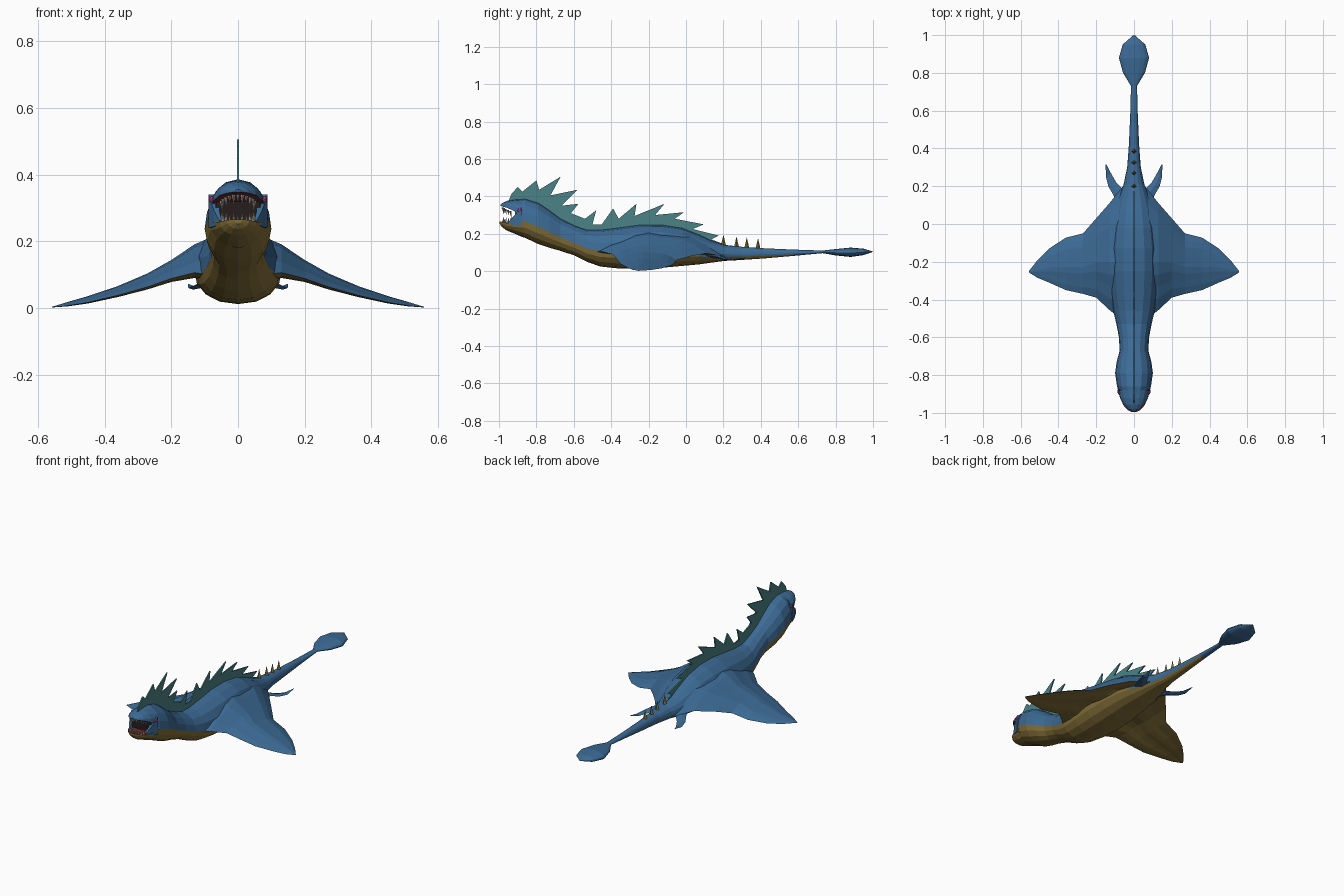
import bpy, bmesh, math
from mathutils import Vector

if "Cube" in bpy.data.objects:
    bpy.data.objects.remove(bpy.data.objects["Cube"])


def material(name, colour):
    mat = bpy.data.materials.new(name)
    mat.use_nodes = True
    mat.diffuse_color = (*colour, 1)
    mat.node_tree.nodes["Principled BSDF"].inputs["Base Color"].default_value = (*colour, 1)
    return mat


blue = material("sea blue", (0.045, 0.145, 0.3))
olive = material("olive belly", (0.23, 0.16, 0.04))
teal = material("teal fin", (0.07, 0.23, 0.24))
dark = material("dark mouth", (0.02, 0.012, 0.012))
gum = material("red gum", (0.16, 0.025, 0.025))
ivory = material("ivory tooth", (0.5, 0.46, 0.4))
pink = material("magenta eye", (0.5, 0.03, 0.2))


def finish(name, bm, materials, rule=None):
    """Turn a bmesh into a flat shaded object; rule picks each face's material."""
    bmesh.ops.recalc_face_normals(bm, faces=bm.faces)
    bm.normal_update()
    if rule:
        for face in bm.faces:
            face.material_index = rule(face)
    mesh = bpy.data.meshes.new(name)
    bm.to_mesh(mesh)
    bm.free()
    for mat in materials:
        mesh.materials.append(mat)
    obj = bpy.data.objects.new(name, mesh)
    bpy.context.collection.objects.link(obj)
    return obj


def loft(rings):
    """Skin closed rings of equal length and cap both ends."""
    bm = bmesh.new()
    rows = [[bm.verts.new(p) for p in ring] for ring in rings]
    count = len(rows[0])
    for low, high in zip(rows, rows[1:]):
        for k in range(count):
            n = (k + 1) % count
            bm.faces.new((low[k], low[n], high[n], high[k]))
    bm.faces.new(rows[0])
    bm.faces.new(rows[-1])
    return bm


def plate(name, outline, thickness, mat):
    """Upright plate on the centre line from a (y, z) outline."""
    bm = bmesh.new()
    face = bm.faces.new([bm.verts.new((-thickness / 2, y, z)) for y, z in outline])
    grown = bmesh.ops.extrude_face_region(bm, geom=[face])
    moved = [g for g in grown["geom"] if isinstance(g, bmesh.types.BMVert)]
    bmesh.ops.translate(bm, verts=moved, vec=(thickness, 0, 0))
    bmesh.ops.triangulate(bm, faces=bm.faces)
    return finish(name, bm, [mat])


def power(value, exponent):
    return math.copysign(abs(value) ** exponent, value)


# Body stations: y, top, bottom, half width
stations = [
    (-.915, .383, .2, .07), (-.86, .386, .178, .09), (-.79, .365, .145, .1),
    (-.73, .325, .125, .092), (-.67, .28, .108, .076), (-.6, .245, .085, .08),
    (-.53, .22, .05, .093), (-.46, .22, .025, .11), (-.36, .232, .014, .125),
    (-.25, .247, .012, .132), (-.13, .248, .018, .13), (-.02, .23, .028, .118),
    (.07, .195, .036, .1), (.14, .162, .046, .08), (.21, .14, .055, .055),
    (.3, .13, .06, .036), (.42, .122, .068, .027), (.58, .115, .082, .02),
    (.73, .11, .096, .016), (.8, .118, .084, .058), (.88, .126, .076, .08),
    (.95, .12, .086, .06), (1, .105, .103, .003)]
SIDES = 16
WIDEST = 0.42


def body_ring(y, top, bottom, half):
    mid = bottom + WIDEST * (top - bottom)
    ring = []
    for k in range(SIDES):
        a = math.tau * k / SIDES
        s = math.sin(a)
        reach = top - mid if s > 0 else mid - bottom
        ring.append((half * power(math.cos(a), 0.9), y, mid + reach * s))
    return ring


def top_at(y):
    for a, b in zip(stations, stations[1:]):
        if a[0] <= y <= b[0]:
            return a[1] + (b[1] - a[1]) * (y - a[0]) / (b[0] - a[0])
    return stations[0][1]


def body_rule(face):
    centre = face.calc_center_median()
    if face.normal.y < -0.95:
        return 2
    if centre.y > 0.5:
        return 0
    limit = -0.05 if centre.y < 0.05 else -0.35
    return 1 if face.normal.z < limit else 0


finish("body", loft([body_ring(*s) for s in stations]), [blue, olive, dark], body_rule)


# Jaws: half domes whose flat side faces the mouth
def jaw(name, rows, direction, skin):
    rings = []
    for y, half, base, height in rows:
        angles = [math.pi * k / 8 for k in range(9)]
        rings.append([(half * math.cos(a), y, base + direction * height * math.sin(a))
                      for a in angles])
    finish(name, loft(rings), [skin, gum],
           lambda f: 1 if f.normal.z * direction < -0.7 else 0)


jaw("upper_jaw", [(-.88, .084, .3, .083), (-.92, .073, .322, .06), (-.955, .055, .338, .038),
                  (-.98, .032, .345, .02), (-.992, .01, .348, .008)], 1, blue)
jaw("lower_jaw", [(-.87, .088, .265, .085), (-.92, .074, .257, .055), (-.96, .056, .258, .04),
                  (-.985, .034, .264, .027), (-.996, .012, .266, .014)], -1, olive)


# Mouth corners
def cheek(side):
    rings = [[(side * x, y, z) for x, y, z in
              ((inner, y, low), (outer, y, low), (outer, y, high), (inner, y, high))]
             for y, inner, outer, low, high in
             ((-.95, .05, .056, .252, .262), (-.925, .055, .071, .245, .29),
              (-.88, .06, .088, .24, .34))]
    return rings


for side, label in ((1, "left"), (-1, "right")):
    finish(label + "_cheek", loft(cheek(side)), [blue])

# Teeth along both jaw rims
for label, rim, length, drift in (("upper", .341, -.036, -.026), ("lower", .255, .034, .006)):
    bm = bmesh.new()
    for k in range(11):
        t = math.radians(-75 + 15 * k)
        x, y = .052 * math.sin(t), -.925 - .057 * math.cos(t)
        root = rim + drift * (1 - math.cos(t))
        size = length * (0.75 if k % 2 else 1)
        corners = [bm.verts.new((x + dx, y + dy, root))
                   for dx, dy in ((.006, 0), (0, .006), (-.006, 0), (0, -.006))]
        tip = bm.verts.new((x * 0.92, y + .006, root + size))
        bm.faces.new(corners)
        for a, b in zip(corners, corners[1:] + corners[:1]):
            bm.faces.new((a, b, tip))
    finish(label + "_teeth", bm, [ivory])

# Wings: leading y, trailing y, middle height and half thickness along x
wing_rows = [
    (.05, -.52, .21, .15, .07), (.13, -.455, .11, .142, .046), (.2, -.39, .03, .112, .03),
    (.27, -.37, -.05, .081, .022), (.36, -.35, -.072, .05, .015), (.45, -.31, -.13, .025, .01),
    (.51, -.285, -.19, .012, .006), (.557, -.256, -.25, .003, .001)]
CHORD = 9


def wing_ring(side, x, lead, trail, mid, thick):
    def point(k, sign):
        t = k / CHORD
        arch = -0.9 * thick * (2 * t - 1) ** 2
        fold = 0.12 * thick * math.cos(5 * math.pi * t)
        swell = sign * thick * math.sin(math.pi * t) ** 0.7
        return (side * x, lead + (trail - lead) * t, max(mid + arch + fold + swell, .001))
    return ([point(k, 1) for k in range(CHORD + 1)]
            + [point(k, -1) for k in range(CHORD - 1, 0, -1)])


# Pelvic fins: x, y, height, half width
pelvic_rows = [(.045, .11, .085, .035), (.085, .17, .078, .026), (.115, .21, .066, .021),
               (.135, .26, .06, .014), (.148, .315, .072, .002)]

for side, label in ((1, "left"), (-1, "right")):
    finish(label + "_wing", loft([wing_ring(side, *row) for row in wing_rows]),
           [blue, olive], lambda f: 1 if f.normal.z < 0 else 0)
    rings = [[(side * (x + w), y - w / 2, z), (side * x, y, z + w / 3),
              (side * (x - w), y + w / 2, z), (side * x, y, z - w / 3)]
             for x, y, z, w in pelvic_rows]
    finish(label + "_pelvic_fin", loft(rings), [blue])
    # Eye
    bm = bmesh.new()
    bmesh.ops.create_icosphere(bm, subdivisions=2, radius=.013)
    bmesh.ops.scale(bm, verts=bm.verts, vec=(0.6, 1, 0.8))
    bmesh.ops.translate(bm, verts=bm.verts, vec=Vector((side * .079, -.89, .325)))
    finish(label + "_eye", bm, [pink])

# Dorsal crest: valley and tip points, then back along the spine
crest = [(-.95, .37), (-.935, .41), (-.9, .45), (-.875, .425), (-.8, .485), (-.785, .435),
         (-.67, .505), (-.725, .405), (-.58, .435), (-.665, .35), (-.575, .36), (-.615, .31),
         (-.54, .28), (-.48, .325), (-.5, .25), (-.45, .25), (-.39, .335), (-.36, .28),
         (-.265, .36), (-.275, .295), (-.115, .36), (-.165, .3), (-.01, .315), (-.06, .28),
         (.095, .25), (.035, .225), (.175, .19), (.135, .17), (.2, .145)]
spine = [(y, top_at(y) - .015) for y in (s[0] for s in reversed(stations)) if y < .2]
plate("dorsal_crest", crest + spine, .007, teal)

# Tail spikes
for k, y in enumerate((.2, .27, .325, .385)):
    bm = bmesh.new()
    bmesh.ops.create_cone(bm, segments=4, radius1=.014, radius2=0, depth=.06, cap_ends=True)
    bmesh.ops.translate(bm, verts=bm.verts, vec=(0, y, top_at(y) + .022))
    finish("tail_spike_" + str(k + 1), bm, [olive])
